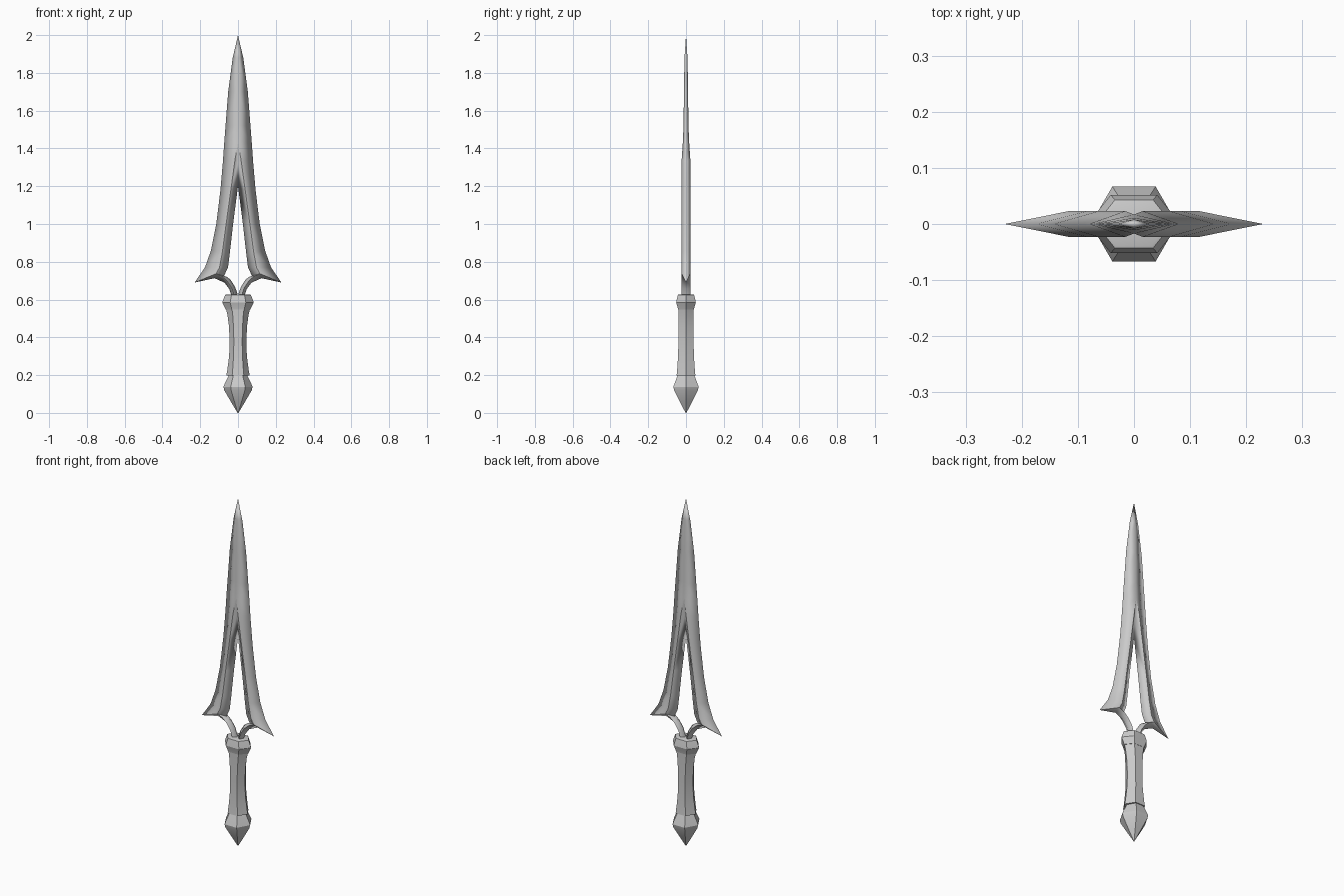
import bpy, bmesh, math


def finish(name, bm):
    bmesh.ops.remove_doubles(bm, verts=bm.verts, dist=1e-5)
    mesh = bpy.data.meshes.new(name)
    bm.to_mesh(mesh)
    bm.free()
    obj = bpy.data.objects.new(name, mesh)
    bpy.context.collection.objects.link(obj)
    bpy.ops.object.select_all(action='DESELECT')
    obj.select_set(True)
    bpy.context.view_layer.objects.active = obj
    bpy.ops.object.shade_smooth_by_angle(angle=math.radians(28))
    return obj


def hex_loft(name, rings):
    """Six-sided closed loft; each ring is (half width, half depth, z)."""
    bm = bmesh.new()
    loops = []
    for hx, hy, z in rings:
        loops.append([bm.verts.new((hx * math.cos(k * math.pi / 3),
                                    hy * math.sin(k * math.pi / 3) / 0.866, z))
                      for k in range(6)])
    for a, b in zip(loops, loops[1:]):
        for k in range(6):
            j = (k + 1) % 6
            bm.faces.new((a[k], a[j], b[j], b[k]))
    bm.faces.new(loops[0][::-1])
    bm.faces.new(loops[-1])
    return finish(name, bm)


# Pommel, grip and collar
hex_loft("pommel", [(0.002, 0.002, 0), (0.038, 0.033, 0.06), (0.073, 0.063, 0.12),
                    (0.077, 0.067, 0.138), (0.07, 0.061, 0.155), (0.045, 0.042, 0.205)])
hex_loft("grip", [(0.062, 0.05, 0.197), (0.057, 0.047, 0.225), (0.047, 0.042, 0.30),
                  (0.044, 0.04, 0.38), (0.048, 0.04, 0.46), (0.056, 0.04, 0.52),
                  (0.065, 0.041, 0.555)])
hex_loft("collar", [(0.066, 0.042, 0.548), (0.072, 0.045, 0.562), (0.083, 0.052, 0.585),
                    (0.078, 0.049, 0.60), (0.068, 0.043, 0.625), (0.062, 0.038, 0.627)])

# Blade quarter: rows of (outer edge x, z), (ridge x, z, depth), (inner edge x, z, depth)
rows = [
    ((0, 2.0), (0, 2.0, 0), (0, 2.0, 0)),
    ((0.028, 1.88), (0, 1.88, 0.008), (0, 1.88, 0.008)),
    ((0.052, 1.70), (0, 1.70, 0.011), (0, 1.70, 0.011)),
    ((0.066, 1.52), (0, 1.52, 0.013), (0, 1.52, 0.013)),
    ((0.073, 1.43), (0, 1.43, 0.017), (0, 1.43, 0.017)),
    ((0.080, 1.33), (0.016, 1.34, 0.023), (0, 1.33, 0.009)),
    ((0.093, 1.18), (0.038, 1.18, 0.023), (0, 1.20, 0)),
    ((0.115, 1.00), (0.063, 1.00, 0.023), (0.026, 1.00, 0)),
    ((0.143, 0.86), (0.083, 0.85, 0.023), (0.044, 0.84, 0)),
    ((0.175, 0.77), (0.098, 0.77, 0.023), (0.053, 0.77, 0)),
    ((0.23, 0.69), (0.116, 0.737, 0.023), (0.074, 0.725, 0)),
    ((0.125, 0.713), (0.085, 0.724, 0.023), (0.062, 0.722, 0)),
    ((0.072, 0.690), (0.056, 0.698, 0.023), (0.040, 0.706, 0)),
    ((0.046, 0.655), (0.032, 0.662, 0.023), (0.016, 0.668, 0)),
    ((0.032, 0.615), (0.018, 0.615, 0.023), (0.002, 0.630, 0)),
]
bm = bmesh.new()
grid = []
for (ox, oz), (rx, rz, rd), (ix, iz, idp) in rows:
    grid.append([bm.verts.new(p) for p in ((ix, -idp, iz), (rx, -rd, rz), (ox, 0, oz))])
for a, b in zip(grid, grid[1:]):
    for k in range(2):
        bm.faces.new((a[k], b[k], b[k + 1], a[k + 1]))
blade = finish("blade", bm)
mirror = blade.modifiers.new("mirror", 'MIRROR')
mirror.use_axis = (True, True, False)
mirror.merge_threshold = 0.0005
